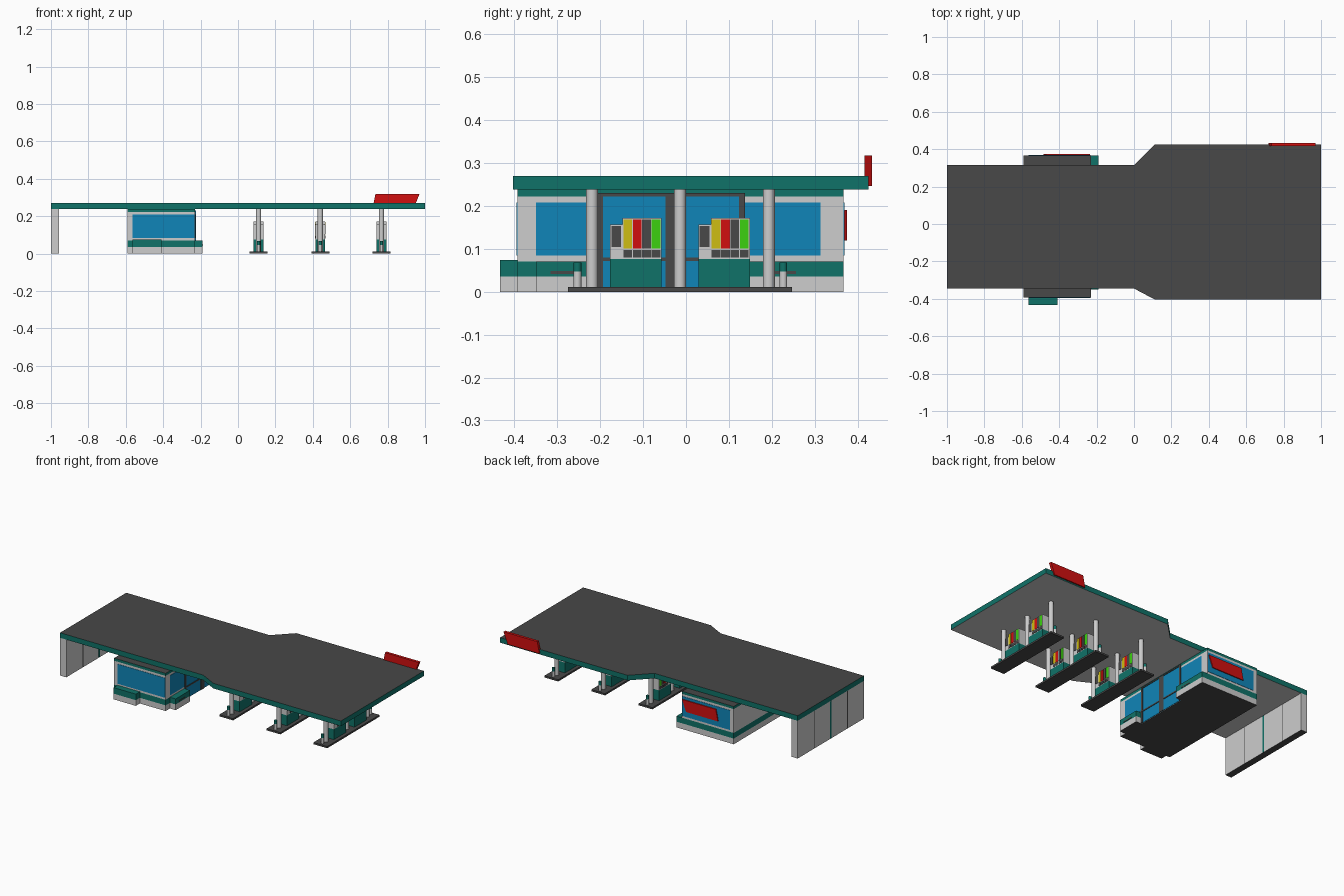
import bpy, bmesh, math

if "Cube" in bpy.data.objects:
    bpy.data.objects.remove(bpy.data.objects["Cube"])

def material(name, rgb):
    m = bpy.data.materials.new(name)
    m.diffuse_color = (*rgb, 1)
    m.use_nodes = True
    m.node_tree.nodes["Principled BSDF"].inputs["Base Color"].default_value = m.diffuse_color
    return m

WHITE = material("light grey", (0.61, 0.61, 0.61))
DARK = material("dark grey", (0.065, 0.065, 0.065))
TEAL = material("teal", (0.005, 0.17, 0.14))
BLUE = material("window blue", (0.005, 0.235, 0.48))
RED = material("red", (0.64, 0.005, 0.005))
YELLOW = material("yellow", (0.62, 0.51, 0.007))
GREEN = material("green", (0.045, 0.64, 0.005))

def finish(name, bm, mats):
    bmesh.ops.recalc_face_normals(bm, faces=bm.faces)
    mesh = bpy.data.meshes.new(name)
    bm.to_mesh(mesh)
    bm.free()
    for m in mats:
        mesh.materials.append(m)
    ob = bpy.data.objects.new(name, mesh)
    bpy.context.collection.objects.link(ob)
    return ob

def prism(name, pts, z0, z1, side, top=None, bottom=None):
    """Extrude an xy outline upwards; top and bottom may have their own colour."""
    bm = bmesh.new()
    base = bm.faces.new([bm.verts.new((x, y, z0)) for x, y in pts])
    ext = bmesh.ops.extrude_face_region(bm, geom=[base])
    for v in ext["geom"]:
        if isinstance(v, bmesh.types.BMVert):
            v.co.z = z1
    bm.normal_update()
    for f in bm.faces:
        zs = [v.co.z for v in f.verts]
        if max(zs) - min(zs) < 1e-6:
            f.material_index = 1 if zs[0] > (z0 + z1) / 2 else 2
    return finish(name, bm, [side, top or side, bottom or side])

def box(name, x, y, z, side, top=None, bottom=None):
    pts = [(x[0], y[0]), (x[1], y[0]), (x[1], y[1]), (x[0], y[1])]
    return prism(name, pts, z[0], z[1], side, top, bottom)

def cylinder(name, x, y, z0, z1, r, mat):
    bm = bmesh.new()
    bmesh.ops.create_cone(bm, cap_ends=True, segments=12, radius1=r, radius2=r, depth=z1 - z0)
    bmesh.ops.translate(bm, verts=bm.verts, vec=(x, y, (z0 + z1) / 2))
    for f in bm.faces:
        f.smooth = len(f.verts) == 4
    for e in bm.edges:
        e.smooth = all(len(f.verts) == 4 for f in e.link_faces)
    return finish(name, bm, [mat])

def slanted_sign(name, x, z, y0, y1):
    """Sheared sign board standing in the xz plane."""
    outline = [(0, 0), (0.222, 0), (0.25, 0.072), (0.015, 0.072)]
    bm = bmesh.new()
    face = bm.faces.new([bm.verts.new((x + a, y0, z + b)) for a, b in outline])
    ext = bmesh.ops.extrude_face_region(bm, geom=[face])
    for v in ext["geom"]:
        if isinstance(v, bmesh.types.BMVert):
            v.co.y = y1
    return finish(name, bm, [RED])

# Canopy roof, wider over the pumps
prism("canopy", [(-1, -0.345), (0, -0.345), (0.11, -0.403), (1, -0.403),
                 (1, 0.425), (0.11, 0.425), (0, 0.315), (-1, 0.315)],
      0.238, 0.27, TEAL, DARK, WHITE)
slanted_sign("canopy_sign", 0.72, 0.246, 0.416, 0.433)

# End wall with panel joints on both faces
Y0, Y1 = -0.345, 0.315
box("end_wall", (-1, -0.957), (Y0, Y1), (0, 0.238), WHITE, WHITE, DARK)
for i in (1, 2, 3):
    y = Y0 + (Y1 - Y0) * i / 4
    w, m = (0.007, TEAL) if i == 2 else (0.003, DARK)
    for x in (-1, -0.957):
        box("wall_joint", (x - 0.001, x + 0.001), (y - w, y + w), (0.001, 0.237), m)

# Shop: plinth with two side ledges, walls, fascia
L, R, LEDGE, F, B = -0.59, -0.23, -0.19, -0.393, 0.367
SF0, SF1 = -0.207, 0.137          # glazed shop front range along y
plinth = [(L, F), (R, F), (R, -0.35), (LEDGE, -0.35), (LEDGE, SF0), (R, SF0),
          (R, SF1), (LEDGE, SF1), (LEDGE, B), (L, B)]
prism("shop_plinth", plinth, 0, 0.036, WHITE, WHITE, DARK)
prism("shop_plinth_band", plinth, 0.036, 0.071, TEAL)
box("front_box_base", (-0.565, -0.41), (-0.433, F), (0, 0.036), WHITE, WHITE, DARK)
box("front_box_top", (-0.565, -0.41), (-0.433, F), (0.036, 0.074), TEAL)
box("shop_walls", (L, R), (F, B), (0.071, 0.222), WHITE)
box("shop_fascia", (L, R), (F, B), (0.222, 0.238), TEAL, DARK)

# Shop windows
WZ = (0.084, 0.208)
T = 0.002
box("front_window", (-0.564, R - 0.002), (F - T, F), WZ, BLUE)
box("back_window", (-0.564, R - 0.002), (B, B + T), WZ, BLUE)
box("side_window_front", (R, R + T), (-0.35, SF0), WZ, BLUE)
box("side_window_back", (R, R + T), (SF1, 0.314), WZ, BLUE)
slanted_sign("shop_sign", -0.485, 0.119, B, 0.375)

# Glazed shop front with dark frame
box("shop_front_glass", (R, R + 0.003), (SF0, SF1), (0.002, 0.23), BLUE)
FX = (R, R + 0.006)
for y0, y1 in ((SF0, -0.193), (-0.048, -0.012), (0.123, SF1)):
    box("shop_front_post", FX, (y0, y1), (0.002, 0.23), DARK)
for z0, z1 in ((0.222, 0.23), (0.072, 0.08)):
    box("shop_front_rail", FX, (SF0, SF1), (z0, z1), DARK)

# Dark slots on the ledges
for y0, y1 in ((-0.316, -0.25), (0.19, 0.257)):
    box("ledge_slot", (LEDGE, LEDGE + 0.002), (y0, y1), (0.042, 0.048), DARK)

def pump(x, y):
    """Fuel pump starting at y, with displays on both faces."""
    x0, x1 = x - 0.026, x + 0.026
    box("pump_base", (x0, x1), (y, y + 0.12), (0.011, 0.076), TEAL)
    box("pump_low_body", (x0, x1), (y, y + 0.029), (0.076, 0.157), WHITE)
    box("pump_tall_body", (x0, x1), (y + 0.029, y + 0.12), (0.076, 0.172), WHITE)
    for fx in (x0, x1):
        px = (fx - 0.0015, fx + 0.0015)
        box("pump_screen", px, (y + 0.003, y + 0.026), (0.104, 0.153), DARK)
        for i, m in enumerate((YELLOW, RED, DARK, GREEN)):
            a = y + 0.031 + 0.022 * i
            box("pump_panel", px, (a, a + 0.02), (0.101, 0.169), m)
            box("pump_button", px, (a, a + 0.02), (0.08, 0.097), DARK)

# Pump islands with columns and bollards
for x in (0.11, 0.44, 0.767):
    box("island", (x - 0.048, x + 0.048), (-0.275, 0.247), (0, 0.011), DARK)
    for y in (-0.219, -0.014, 0.193):
        cylinder("canopy_column", x, y, 0.011, 0.239, 0.014, WHITE)
    for y in (-0.253, 0.227):
        cylinder("bollard_post", x, y, 0.011, 0.047, 0.009, WHITE)
        cylinder("bollard_cap", x, y, 0.047, 0.068, 0.009, TEAL)
    pump(x, -0.177)
    pump(x, 0.029)
